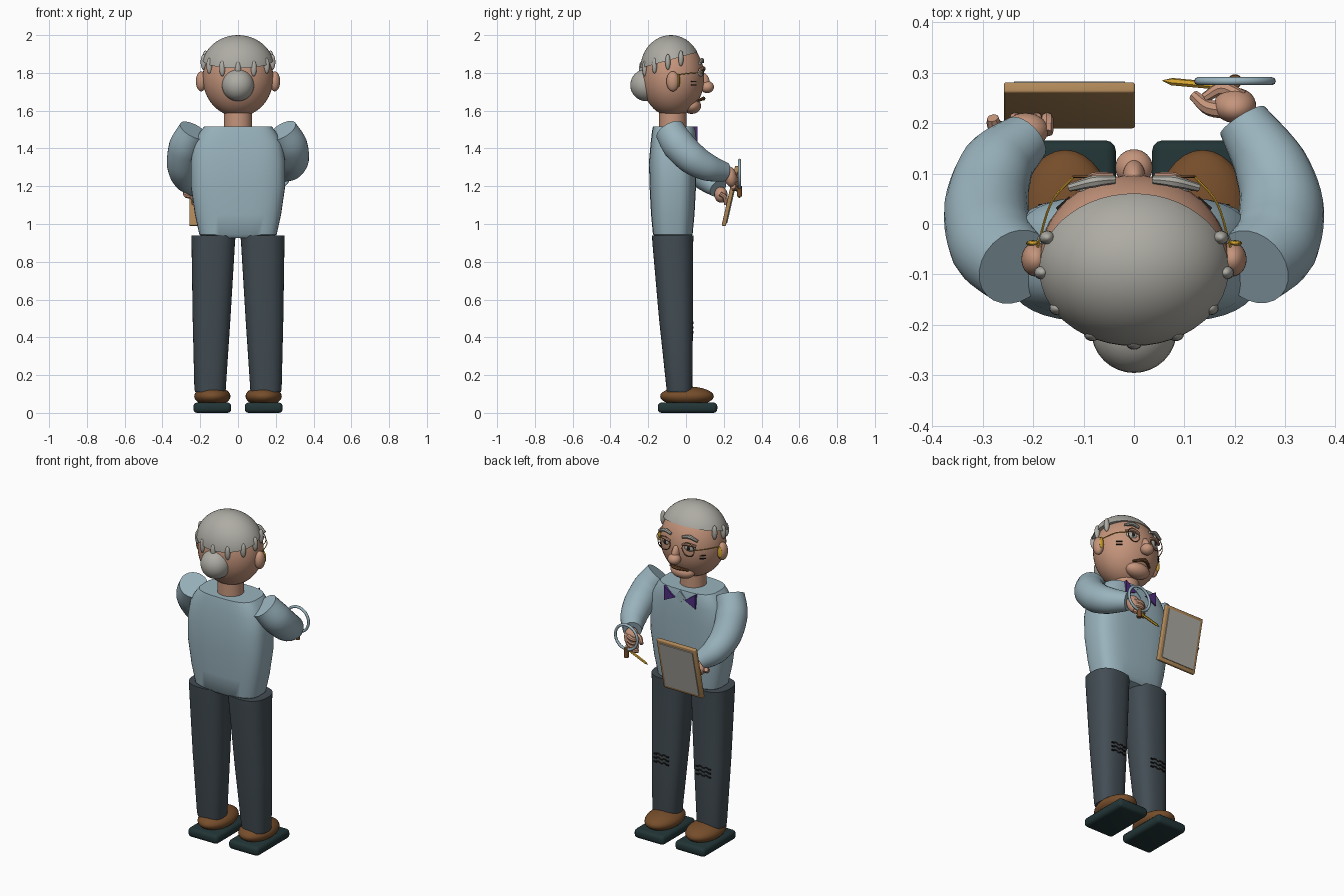
import bpy, bmesh, math
from mathutils import Vector, Matrix, Euler

if "Cube" in bpy.data.objects:
    bpy.data.objects.remove(bpy.data.objects["Cube"])


def material(name, r, g, b):
    m = bpy.data.materials.new(name)
    m.diffuse_color = (r, g, b, 1)
    m.use_nodes = True
    m.node_tree.nodes["Principled BSDF"].inputs["Base Color"].default_value = m.diffuse_color
    return m


SKIN = material("skin", 0.56, 0.30, 0.20)
GREY = material("hair_grey", 0.42, 0.41, 0.37)
SHIRT = material("shirt_blue", 0.32, 0.45, 0.51)
SLATE = material("trouser_slate", 0.055, 0.074, 0.088)
BROWN = material("shoe_brown", 0.18, 0.075, 0.024)
SOLE = material("sole_teal", 0.016, 0.035, 0.037)
WOOD = material("wood_tan", 0.44, 0.25, 0.10)
PURPLE = material("tie_purple", 0.075, 0.027, 0.21)
GOLD = material("gold", 0.68, 0.38, 0.03)
DARK = material("dark_ink", 0.016, 0.012, 0.010)


def finish(name, bm, mat, angle=40):
    bmesh.ops.recalc_face_normals(bm, faces=bm.faces)
    me = bpy.data.meshes.new(name)
    bm.to_mesh(me)
    bm.free()
    me.materials.append(mat)
    ob = bpy.data.objects.new(name, me)
    bpy.context.collection.objects.link(ob)
    bpy.ops.object.select_all(action='DESELECT')
    ob.select_set(True)
    bpy.context.view_layer.objects.active = ob
    bpy.ops.object.shade_smooth_by_angle(angle=math.radians(angle))
    return ob


def place(loc, size, rot=(0, 0, 0)):
    return Matrix.LocRotScale(Vector(loc), Euler(rot), Vector(size))


def ball(name, loc, radii, mat, rot=(0, 0, 0), seg=32):
    bm = bmesh.new()
    bmesh.ops.create_uvsphere(bm, u_segments=seg, v_segments=seg // 2, radius=1,
                              matrix=place(loc, radii, rot))
    return finish(name, bm, mat)


def box(name, loc, size, mat, rot=(0, 0, 0), bevel=0.0):
    bm = bmesh.new()
    bmesh.ops.create_cube(bm, size=1, matrix=place(loc, size, rot))
    if bevel:
        bmesh.ops.bevel(bm, geom=bm.edges[:], offset=bevel, segments=3, profile=0.5, affect='EDGES')
    return finish(name, bm, mat)


def skin_rings(name, rings, mat):
    """Join rings of points with quads and cap both ends."""
    bm = bmesh.new()
    loops = [[bm.verts.new(p) for p in ring] for ring in rings]
    n = len(loops[0])
    for a, b in zip(loops, loops[1:]):
        for i in range(n):
            bm.faces.new((a[i], a[(i + 1) % n], b[(i + 1) % n], b[i]))
    bm.faces.new(loops[0])
    bm.faces.new(loops[-1])
    return finish(name, bm, mat)


def loft(name, sections, mat, power=2.0, n=40):
    """Sections are (z, centre x, centre y, half width, half depth)."""
    def ring(z, cx, cy, rx, ry):
        pts = []
        for i in range(n):
            a = 2 * math.pi * i / n
            c, s = math.cos(a), math.sin(a)
            pts.append((cx + rx * math.copysign(abs(c) ** (2 / power), c),
                        cy + ry * math.copysign(abs(s) ** (2 / power), s), z))
        return pts
    return skin_rings(name, [ring(*s) for s in sections], mat)


def tube(name, points, radii, mat, n=12, steps=5):
    """Round tube along a smooth path with a radius at each point."""
    P = [Vector(p) for p in points]
    P = [2 * P[0] - P[1]] + P + [2 * P[-1] - P[-2]]
    path = []
    for k in range(1, len(P) - 2):
        last = k == len(P) - 3
        for j in range(steps + (1 if last else 0)):
            t = j / steps
            a, b, c, d = P[k - 1:k + 3]
            p = 0.5 * (2 * b + (c - a) * t + (2 * a - 5 * b + 4 * c - d) * t * t
                       + (3 * b - a - 3 * c + d) * t ** 3)
            path.append((p, radii[k - 1] + (radii[min(k, len(radii) - 1)] - radii[k - 1]) * t))
    rings = []
    tan = (path[1][0] - path[0][0]).normalized()
    u = tan.orthogonal().normalized()
    for i, (p, r) in enumerate(path):
        new = (path[min(i + 1, len(path) - 1)][0] - path[max(i - 1, 0)][0]).normalized()
        u = tan.rotation_difference(new) @ u
        tan = new
        v = tan.cross(u)
        rings.append([p + r * (u * math.cos(q) + v * math.sin(q))
                      for q in (2 * math.pi * k / n for k in range(n))])
    return skin_rings(name, rings, mat)


def hoop(name, loc, radius, thick, mat, n=32, z_scale=1.0):
    """Upright ring facing the y axis."""
    bm = bmesh.new()
    rows = []
    for i in range(n):
        a = 2 * math.pi * i / n
        row = []
        for j in range(8):
            b = 2 * math.pi * j / 8
            r = radius + thick * math.cos(b)
            row.append(bm.verts.new((loc[0] + r * math.cos(a), loc[1] + thick * math.sin(b),
                                     loc[2] + z_scale * r * math.sin(a))))
        rows.append(row)
    for i in range(n):
        for j in range(8):
            a, b = rows[i], rows[(i + 1) % n]
            bm.faces.new((a[j], b[j], b[(j + 1) % 8], a[(j + 1) % 8]))
    return finish(name, bm, mat, 60)


# torso and neck
loft("torso", [(0.925, 0, -0.07, 0.175, 0.085), (0.945, 0, -0.07, 0.205, 0.105),
               (1.05, 0, -0.07, 0.228, 0.115), (1.2, 0, -0.07, 0.25, 0.123),
               (1.33, 0, -0.07, 0.25, 0.126), (1.43, 0, -0.065, 0.235, 0.122),
               (1.49, 0, -0.063, 0.2, 0.117), (1.515, 0, -0.063, 0.18, 0.112)], SHIRT, 3.2)
loft("neck", [(1.49, 0, -0.07, 0.074, 0.072), (1.64, 0, -0.07, 0.074, 0.072)], SKIN)

# head, chin and nose
ball("head", (0, -0.07, 1.775), (0.187, 0.167, 0.207), SKIN, seg=48)
ball("chin", (0, 0.03, 1.625), (0.075, 0.05, 0.042), SKIN)
ball("nose_bridge", (0, 0.095, 1.755), (0.022, 0.03, 0.05), SKIN, (0.3, 0, 0))
ball("nose", (0, 0.112, 1.725), (0.037, 0.036, 0.032), SKIN)

# hair cap cut along a sloping hairline, with hanging locks and a bun
bm = bmesh.new()
bmesh.ops.create_uvsphere(bm, u_segments=48, v_segments=24, radius=1,
                          matrix=place((0, -0.08, 1.82), (0.195, 0.162, 0.18)))
cut = bmesh.ops.bisect_plane(bm, geom=bm.verts[:] + bm.edges[:] + bm.faces[:],
                             plane_co=(0, -0.08, 1.87), plane_no=(0, -0.28, 1), clear_inner=True)
bmesh.ops.contextual_create(bm, geom=[e for e in cut["geom_cut"] if isinstance(e, bmesh.types.BMEdge)])
finish("hair_cap", bm, GREY)
for deg in (-110, -84, -56, -27, 0, 27, 56, 84, 110):
    a = math.radians(deg)
    y = -0.08 - 0.155 * math.cos(a)
    ball("hair_lock", (0.183 * math.sin(a), y, 1.862 + 0.28 * (y + 0.08)),
         (0.016, 0.014, 0.042), GREY, seg=16)
ball("hair_bun", (0, -0.21, 1.735), (0.085, 0.085, 0.085), GREY)

# moustache
tube("moustache", [(-0.06, 0.062, 1.652), (0, 0.092, 1.664), (0.06, 0.062, 1.652)],
     [0.006, 0.011, 0.006], BROWN, 8)

for s in (-1, 1):
    # ears with gold studs, eyes, lids, brows, glasses and wrinkles
    ball("ear", (s * 0.195, -0.07, 1.755), (0.028, 0.034, 0.053), SKIN)
    ball("ear_stud", (s * 0.2, -0.038, 1.76), (0.014, 0.006, 0.035), GOLD, seg=16)
    ball("eye_white", (s * 0.078, 0.074, 1.8), (0.032, 0.016, 0.022), GREY, (0, 0, -s * 0.3))
    ball("iris", (s * 0.076, 0.086, 1.8), (0.013, 0.007, 0.014), DARK, seg=16)
    tube("eyelid", [(s * 0.042, 0.094, 1.815), (s * 0.08, 0.092, 1.825), (s * 0.118, 0.072, 1.815)],
         [0.008, 0.010, 0.008], SKIN, 8)
    tube("eyebrow", [(s * 0.038, 0.088, 1.858), (s * 0.08, 0.084, 1.868), (s * 0.128, 0.072, 1.85)],
         [0.008, 0.012, 0.008], GREY, 8)
    hoop("glasses_rim", (s * 0.08, 0.094, 1.795), 0.04, 0.0025, BROWN)
    tube("glasses_temple", [(s * 0.12, 0.094, 1.8), (s * 0.165, 0.04, 1.8), (s * 0.192, -0.05, 1.79)],
         [0.0025] * 3, GOLD, 6)
    for z in (1.755, 1.737):
        box("cheek_line", (s * 0.14, 0.041, z), (0.035, 0.006, 0.005), DARK, (0, 0, -s * 0.72))

    # bow tie wing
    bm = bmesh.new()
    tri = [(0.032, 1.465), (0.105, 1.515), (0.105, 1.43)]
    front = [bm.verts.new((s * x, 0.062, z)) for x, z in tri]
    back = [bm.verts.new((s * x, 0.042, z)) for x, z in tri]
    bm.faces.new(front)
    bm.faces.new(back)
    for i in range(3):
        j = (i + 1) % 3
        bm.faces.new((front[i], front[j], back[j], back[i]))
    finish("bow_tie_wing", bm, PURPLE)

    # trouser leg with stitched knee marks
    loft("trouser_leg", [(0.11, s * 0.148, -0.035, 0.078, 0.066), (0.125, s * 0.148, -0.035, 0.083, 0.068),
                         (0.5, s * 0.14, -0.053, 0.1, 0.09), (0.9, s * 0.131, -0.07, 0.115, 0.108),
                         (0.94, s * 0.13, -0.07, 0.117, 0.11)], SLATE, 2.5)
    for row in range(3):
        for k in range(5):
            box("knee_stitch", (s * 0.14 + (k - 2) * 0.02, 0.036, 0.425 + row * 0.024 + (k % 2) * 0.006),
                (0.018, 0.008, 0.007), DARK)

    # shoe and sole
    ball("shoe", (s * 0.136, 0.005, 0.088), (0.096, 0.142, 0.052), BROWN)
    box("sole", (s * 0.136, 0.008, 0.0275), (0.2, 0.315, 0.055), SOLE, bevel=0.02)

    # sleeve, the left arm hanging lower
    drop = 0.0 if s > 0 else 1.0
    tube("sleeve", [(s * 0.235, -0.085, 1.495), (s * 0.278, -0.04, 1.42 - 0.01 * drop),
                    (s * 0.292, 0.035, 1.345 - 0.035 * drop), (s * 0.27, 0.115, 1.3 - 0.06 * drop),
                    (s * 0.215, 0.205 - 0.035 * drop, 1.275 - 0.085 * drop)],
         [0.08, 0.088, 0.084, 0.073, 0.052], SHIRT, 24)

# shirt collar flap between the tie wings
box("collar_flap", (0, 0.052, 1.475), (0.05, 0.014, 0.05), SHIRT, (0, math.radians(45), 0))

# right hand, fingers curling inward around the tools
ball("right_palm", (0.2, 0.235, 1.25), (0.042, 0.034, 0.055), SKIN, (0.2, 0, 0))
for i in range(4):
    z = 1.265 - i * 0.022
    tube("right_finger", [(0.215, 0.25, z), (0.175, 0.268, z - 0.01), (0.14, 0.25, z - 0.015)],
         [0.014, 0.014, 0.01], SKIN, 8)
tube("right_thumb", [(0.2, 0.225, 1.27), (0.15, 0.23, 1.255), (0.118, 0.255, 1.235)],
     [0.018, 0.016, 0.011], SKIN, 8)

# magnifier and pencil
hoop("magnifier_ring", (0.2, 0.283, 1.265), 0.073, 0.008, SHIRT, 40)
tube("magnifier_handle", [(0.2, 0.283, 1.2), (0.2, 0.283, 1.145)], [0.013, 0.014], BROWN)
tube("pencil", [(0.205, 0.27, 1.19), (0.075, 0.282, 1.145)], [0.0075, 0.0075], GOLD, 6)
tube("pencil_tip", [(0.075, 0.282, 1.145), (0.057, 0.284, 1.139)], [0.0075, 0.001], GOLD, 6)

# left hand gripping the board
ball("left_palm", (-0.215, 0.185, 1.155), (0.045, 0.035, 0.042), SKIN)
for i in range(4):
    x = -0.235 + i * 0.021
    tube("left_finger", [(x, 0.18, 1.16), (x, 0.207, 1.14), (x, 0.21, 1.1)],
         [0.012, 0.013, 0.009], SKIN, 8)
tube("left_thumb", [(-0.235, 0.18, 1.15), (-0.272, 0.19, 1.155), (-0.28, 0.21, 1.17)],
     [0.017, 0.017, 0.012], SKIN, 8)

# leaning board with a sheet of paper on its far side
lean = -math.atan2(0.07, 0.31)
box("board", (-0.128, 0.235, 1.148), (0.26, 0.022, 0.325), WOOD, (lean, 0, 0), 0.005)
off = Euler((lean, 0, 0)).to_matrix() @ Vector((0, 0.013, 0))
box("paper", Vector((-0.128, 0.235, 1.148)) + off, (0.22, 0.006, 0.285), GREY, (lean, 0, 0))
